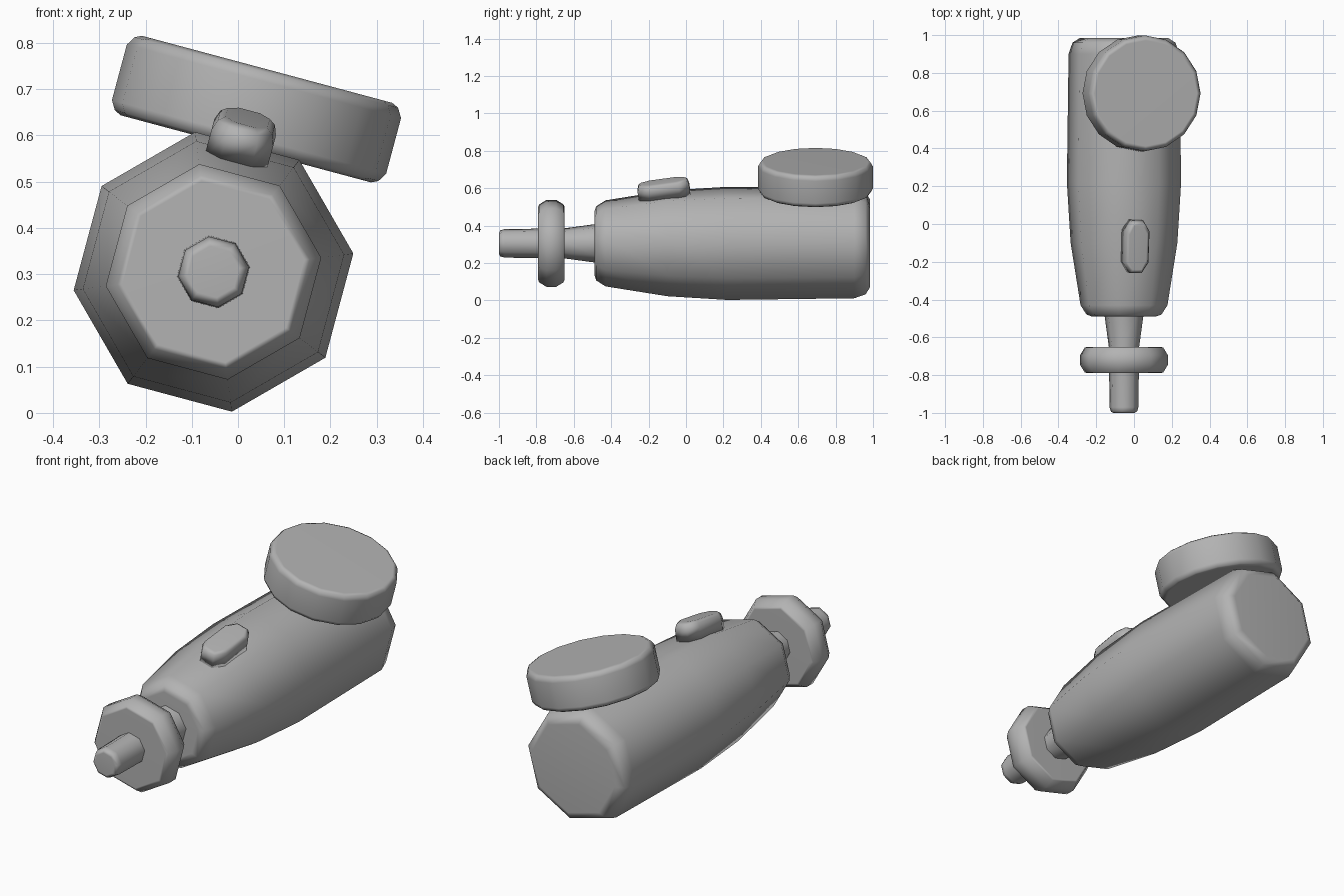
import bpy, bmesh
from math import cos, sin, pi, radians
from mathutils import Matrix

cube = bpy.data.objects.get("Cube")
if cube:
    bpy.data.objects.remove(cube, do_unlink=True)

grey = bpy.data.materials.new("plain grey")
grey.use_nodes = True
colour = (0.45, 0.45, 0.45, 1)
grey.diffuse_color = colour
grey.node_tree.nodes["Principled BSDF"].inputs["Base Color"].default_value = colour


def loft(name, loops, matrix):
    """Skin a stack of equal-length loops, cap both ends, shade smoothly."""
    bm = bmesh.new()
    rings = [[bm.verts.new(p) for p in loop] for loop in loops]
    n = len(rings[0])
    for a, b in zip(rings, rings[1:]):
        for i in range(n):
            j = (i + 1) % n
            bm.faces.new((a[i], a[j], b[j], b[i]))
    bm.faces.new(rings[0])
    bm.faces.new(rings[-1])
    bmesh.ops.recalc_face_normals(bm, faces=bm.faces)
    for f in bm.faces:
        f.smooth = True
    mesh = bpy.data.meshes.new(name)
    bm.to_mesh(mesh)
    bm.free()
    mesh.materials.append(grey)
    obj = bpy.data.objects.new(name, mesh)
    obj.matrix_world = matrix
    bpy.context.collection.objects.link(obj)
    # large flat faces stay flat while bevels blend
    obj.modifiers.new("flat_caps", 'WEIGHTED_NORMAL')
    return obj


def turned(name, profile, sides, phase, matrix):
    """Part turned around its local z axis from (radius, height) pairs."""
    angles = [phase + 2 * pi * i / sides for i in range(sides)]
    loops = [[(r * cos(a), r * sin(a), h) for a in angles] for r, h in profile]
    return loft(name, loops, matrix)


# Parts sharing the long axis, which runs along y
axis = Matrix.Translation((-0.053, 0, 0.305)) @ Matrix.Rotation(radians(-90), 4, 'X')
twist = radians(-7.5)

turned("body", [(0.17, -0.49), (0.2, -0.48), (0.232, -0.43), (0.285, -0.1),
                (0.305, 0.22), (0.296, 0.9), (0.275, 0.96), (0.235, 0.985)],
       8, twist, axis)
turned("shaft", [(0.056, -1), (0.07, -0.993), (0.077, -0.97), (0.081, -0.65),
                 (0.103, -0.49), (0.103, -0.46)], 8, twist, axis)
turned("collar", [(0.198, -0.79), (0.21, -0.785), (0.235, -0.745),
                  (0.235, -0.695), (0.21, -0.655), (0.198, -0.65)], 8, twist, axis)

# Tilted round drum on top at the rear
roll = Matrix.Rotation(radians(15), 4, 'Y')
turned("drum", [(0.28, -0.089), (0.295, -0.082), (0.307, -0.062),
                (0.307, 0.062), (0.295, 0.082), (0.28, 0.089)],
       16, 0, Matrix.Translation((0.04, 0.692, 0.657)) @ roll)


# Elongated button on the sloping top
def button_loop(inset, z):
    x, y = 0.069 - inset, 0.139 - inset
    cx, cy = x * 0.5, y * 0.6
    return [(x, -cy, z), (x, cy, z), (cx, y, z), (-cx, y, z),
            (-x, cy, z), (-x, -cy, z), (-cx, -y, z), (cx, -y, z)]


loft("button", [button_loop(0, -0.05), button_loop(0, 0.01),
                button_loop(0.008, 0.032), button_loop(0.022, 0.043)],
     Matrix.Translation((0.01, -0.12, 0.597)) @ roll @ Matrix.Rotation(radians(8), 4, 'X'))
